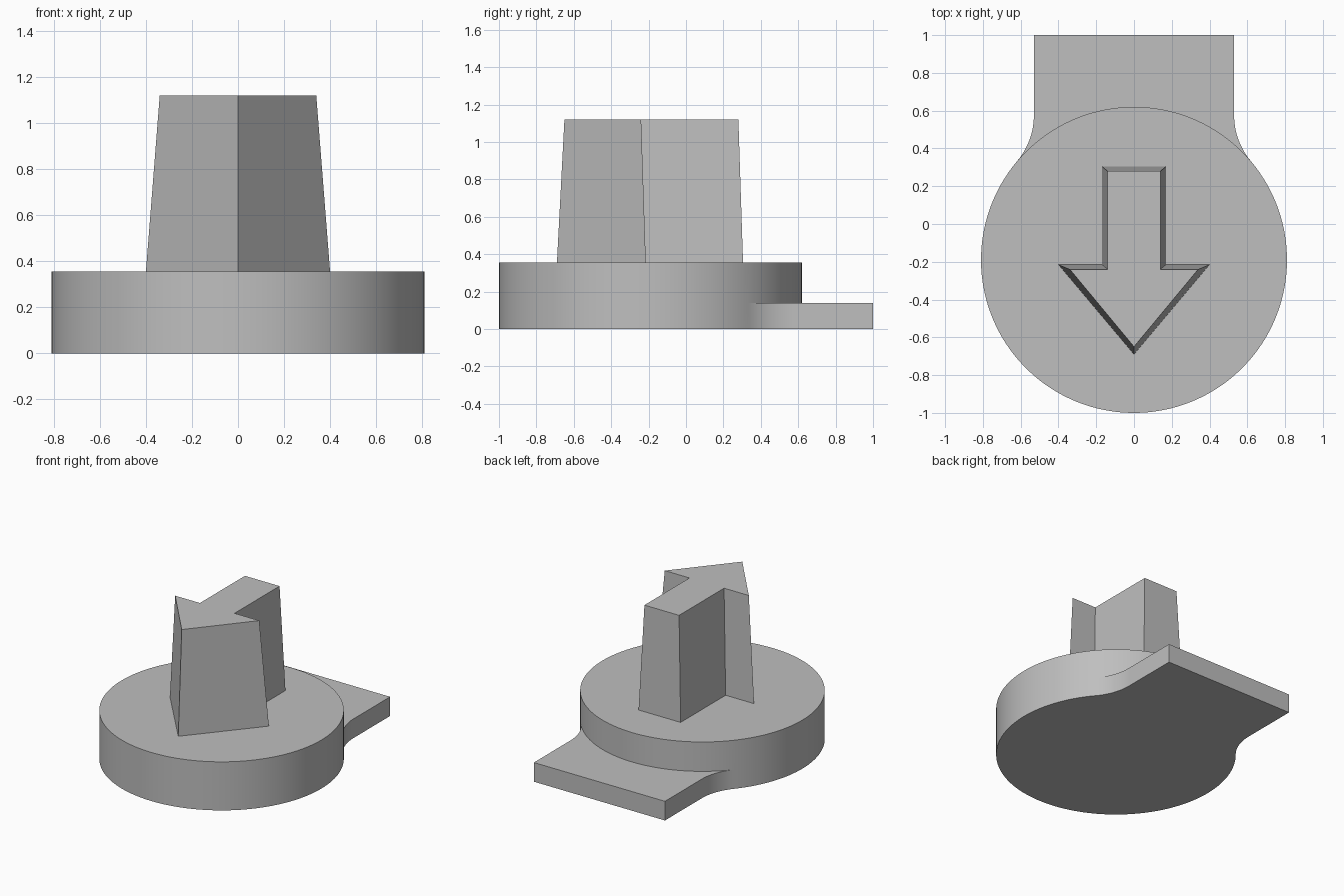
import bpy, bmesh
from math import acos, asin, cos, sin, pi, radians

cube = bpy.data.objects.get("Cube")
if cube:
    bpy.data.objects.remove(cube, do_unlink=True)

grey = bpy.data.materials.new("light grey")
grey.use_nodes = True
colour = (0.52, 0.52, 0.52, 1)
grey.diffuse_color = colour
grey.node_tree.nodes["Principled BSDF"].inputs["Base Color"].default_value = colour


def face(bm, points):
    bm.faces.new([bm.verts.new(p) for p in points])


def at(points, z):
    return [(x, y, z) for x, y in points]


def walls(bm, low, high):
    for a, b, c, d in zip(low, low[1:], high[1:], high):
        face(bm, (a, b, c, d))


def finish(bm, name):
    bmesh.ops.remove_doubles(bm, verts=bm.verts, dist=0.0001)
    bmesh.ops.recalc_face_normals(bm, faces=bm.faces)
    mesh = bpy.data.meshes.new(name)
    bm.to_mesh(mesh)
    bm.free()
    mesh.materials.append(grey)
    obj = bpy.data.objects.new(name, mesh)
    bpy.context.collection.objects.link(obj)
    return obj


def arc(cx, cy, r, start, end, n):
    angles = [start + (end - start) * i / n for i in range(n + 1)]
    return [(cx + r * cos(a), cy + r * sin(a)) for a in angles]


# Base: round disc with a lower tab that flows out through tangent fillets
RADIUS, CENTRE_Y = 0.81, -0.19
TAB_X, FILLET = 0.53, 0.38
DISC_TOP, TAB_TOP = 0.355, 0.14

tangent = acos((TAB_X + FILLET) / (RADIUS + FILLET))
fillet_y = CENTRE_Y + (RADIUS + FILLET) * sin(tangent)
front = arc(0, CENTRE_Y, RADIUS, pi - tangent, 2 * pi + tangent, 96)
back = arc(0, CENTRE_Y, RADIUS, tangent, pi - tangent, 40)
right_edge = arc(TAB_X + FILLET, fillet_y, FILLET, pi + tangent, pi, 16) + [(TAB_X, 1)]
tab = right_edge + [(-x, y) for x, y in reversed(right_edge)]

bm = bmesh.new()
face(bm, at(front + tab[1:-1], 0))
face(bm, at(tab + back[-2:0:-1], TAB_TOP))
face(bm, at(front + back[1:-1], DISC_TOP))
walls(bm, at(front + tab[1:], 0), at(front + tab[1:], TAB_TOP))
walls(bm, at(front + back[1:], TAB_TOP), at(front + back[1:], DISC_TOP))
base = finish(bm, "base_with_tab")

bpy.ops.object.select_all(action='DESELECT')
base.select_set(True)
bpy.context.view_layer.objects.active = base
bpy.ops.object.shade_smooth_by_angle(angle=radians(30))


# Handle: tapered arrow pointing to the front
def arrow(stem_x, barb_x, back_y, barb_y, tip_y, z):
    half = [(stem_x, back_y), (stem_x, barb_y), (barb_x, barb_y)]
    return at(half + [(0, tip_y)] + [(-x, y) for x, y in reversed(half)], z)


low = arrow(0.17, 0.40, 0.305, -0.215, -0.69, DISC_TOP)
high = arrow(0.14, 0.34, 0.28, -0.24, -0.65, 1.12)
bm = bmesh.new()
face(bm, low)
face(bm, high)
walls(bm, low + low[:1], high + high[:1])
finish(bm, "arrow_handle")
